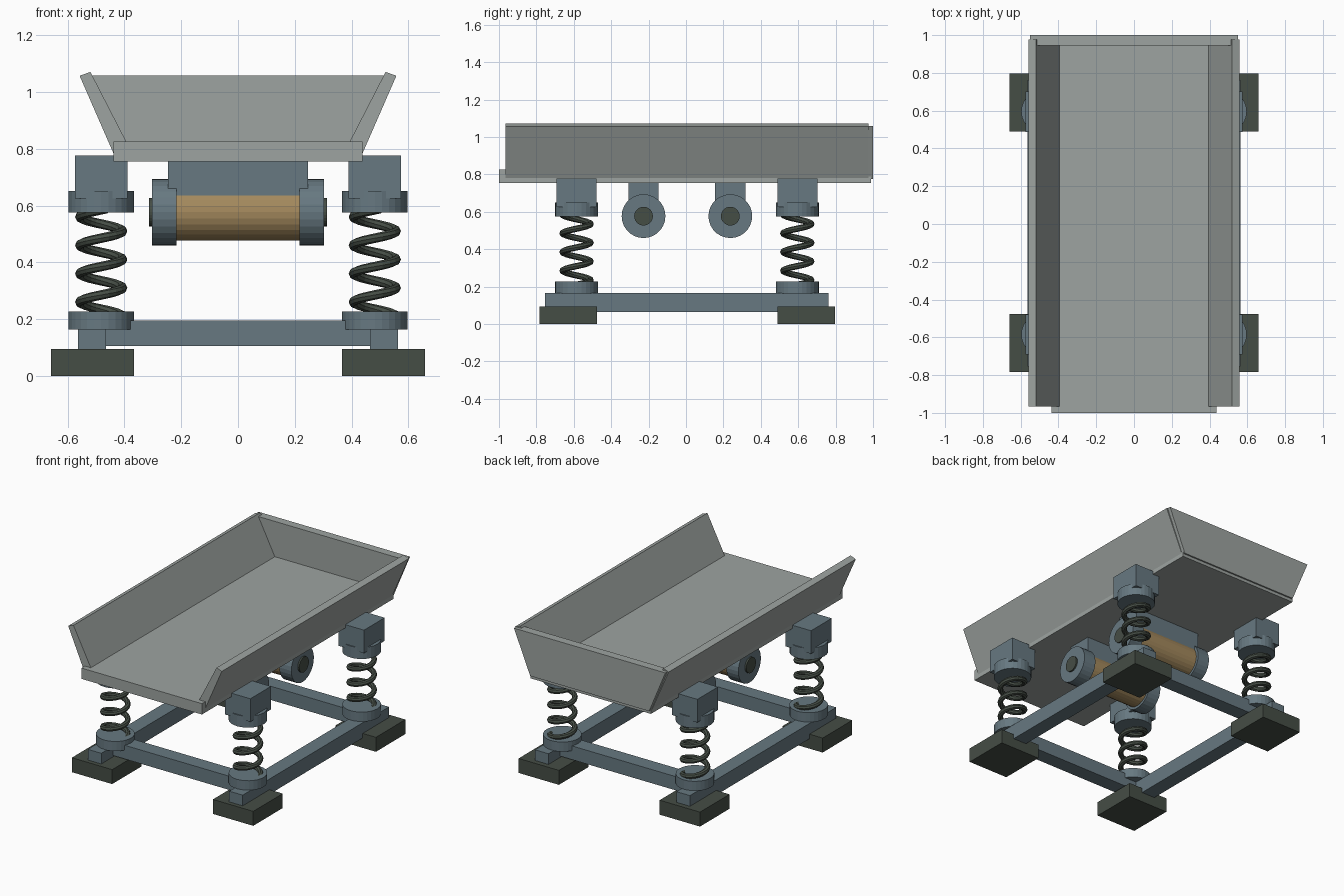
import bpy, bmesh, math
from mathutils import Matrix, Vector

if "Cube" in bpy.data.objects:
    bpy.data.objects.remove(bpy.data.objects["Cube"])


def material(name, rgb):
    m = bpy.data.materials.new(name)
    m.diffuse_color = (*rgb, 1)
    m.use_nodes = True
    m.node_tree.nodes["Principled BSDF"].inputs["Base Color"].default_value = m.diffuse_color
    return m


TRAY = material("tray_grey", (0.34, 0.37, 0.355))
STEEL = material("blue_steel", (0.135, 0.19, 0.22))
DARK = material("dark_rubber", (0.06, 0.075, 0.06))
TAN = material("tan_housing", (0.37, 0.25, 0.11))


def finish(name, bm, mat):
    bmesh.ops.recalc_face_normals(bm, faces=bm.faces[:])
    me = bpy.data.meshes.new(name)
    bm.to_mesh(me)
    bm.free()
    me.materials.append(mat)
    ob = bpy.data.objects.new(name, me)
    bpy.context.collection.objects.link(ob)
    return ob


def box(name, x, y, z, mat):
    """Box from (min, max) ranges."""
    bm = bmesh.new()
    bmesh.ops.create_cube(bm, size=1)
    for v in bm.verts:
        v.co = [sum(r) / 2 + c * abs(r[1] - r[0]) for r, c in zip((x, y, z), v.co)]
    return finish(name, bm, mat)


def cylinder(name, centre, radius, length, mat, along_x=False, segments=28):
    bm = bmesh.new()
    rot = Matrix.Rotation(math.pi / 2, 4, 'Y') if along_x else Matrix()
    bmesh.ops.create_cone(bm, cap_ends=True, segments=segments, radius1=radius,
                          radius2=radius, depth=length,
                          matrix=Matrix.Translation(centre) @ rot)
    return finish(name, bm, mat)


def extrude_y(name, profile, y0, y1, mat):
    """Extrude an (x, z) profile along y."""
    bm = bmesh.new()
    face = bm.faces.new([bm.verts.new((x, y0, z)) for x, z in profile])
    ext = bmesh.ops.extrude_face_region(bm, geom=[face])
    bmesh.ops.translate(bm, vec=(0, y1 - y0, 0),
                        verts=[g for g in ext['geom'] if isinstance(g, bmesh.types.BMVert)])
    return finish(name, bm, mat)


def coil(name, x, y, z0, z1, radius, wire, turns, mat, steps=20, sides=8):
    """Sweep a round wire along a helix."""
    bm = bmesh.new()
    rings = []
    n = int(turns * steps)
    for i in range(n + 1):
        a = 2 * math.pi * i / steps
        out = Vector((math.cos(a), math.sin(a), 0))
        mid = Vector((x, y, z0 + (z1 - z0) * i / n)) + out * radius
        ring = []
        for k in range(sides):
            b = 2 * math.pi * k / sides
            ring.append(bm.verts.new(mid + out * wire * math.cos(b)
                                     + Vector((0, 0, wire * math.sin(b)))))
        rings.append(ring)
    for r, s in zip(rings, rings[1:]):
        for k in range(sides):
            j = (k + 1) % sides
            bm.faces.new((r[k], r[j], s[j], s[k]))
    bm.faces.new(rings[0])
    bm.faces.new(rings[-1])
    return finish(name, bm, mat)


# Tray: floor, two flared sides, closed back
box("tray_floor", (-0.438, 0.438), (-1.0, 0.99), (0.755, 0.826), TRAY)
for side, s in (("left", -1), ("right", 1)):
    extrude_y(f"tray_side_{side}",
              [(s * 0.558, 1.057), (s * 0.52, 1.071), (s * 0.393, 0.824), (s * 0.438, 0.782)],
              -0.965, 0.977, TRAY)
extrude_y("tray_back", [(-0.55, 1.058), (0.55, 1.058), (0.432, 0.775), (-0.432, 0.775)],
          0.945, 1.0, TRAY)

# Base frame rails
for side, s in (("left", -1), ("right", 1)):
    box(f"side_rail_{side}", (s * 0.465, s * 0.563), (-0.755, 0.763), (0.065, 0.165), STEEL)

# Corner stations: cross beams, feet, springs, cups and tray brackets
for end, y in (("front", -0.585), ("back", 0.595)):
    box(f"cross_beam_{end}", (-0.49, 0.49), (y - 0.05, y + 0.05), (0.105, 0.195), STEEL)
    fy = -0.63 if end == "front" else 0.643
    for side, s in (("left", -1), ("right", 1)):
        x = s * 0.482
        tag = f"{end}_{side}"
        box(f"foot_{tag}", (s * 0.366, s * 0.659), (fy - 0.153, fy + 0.153), (0, 0.095), DARK)
        cylinder(f"lower_cup_{tag}", (x, y, 0.195), 0.115, 0.063, STEEL)
        coil(f"spring_{tag}", x, y, 0.21, 0.59, 0.075, 0.017, 3.8, DARK)
        cylinder(f"upper_cup_{tag}", (x, y, 0.613), 0.115, 0.075, STEEL)
        box(f"tray_bracket_{tag}", (x - 0.092, x + 0.092), (y - 0.107, y + 0.107),
            (0.625, 0.777), STEEL)

# Vibration motors hung under the tray
for end, y in (("front", -0.227), ("back", 0.237)):
    zc = 0.577
    box(f"motor_mount_{end}", (-0.247, 0.247), (y - 0.081, y + 0.081), (0.61, 0.758), STEEL)
    cylinder(f"motor_body_{end}", (0, y, zc), 0.1, 0.45, TAN, True)
    for side, s in (("left", -1), ("right", 1)):
        cylinder(f"motor_cap_{end}_{side}", (s * 0.26, y, zc), 0.117, 0.087, STEEL, True)
        cylinder(f"motor_hub_{end}_{side}", (s * 0.3, y, zc), 0.05, 0.028, DARK, True)
